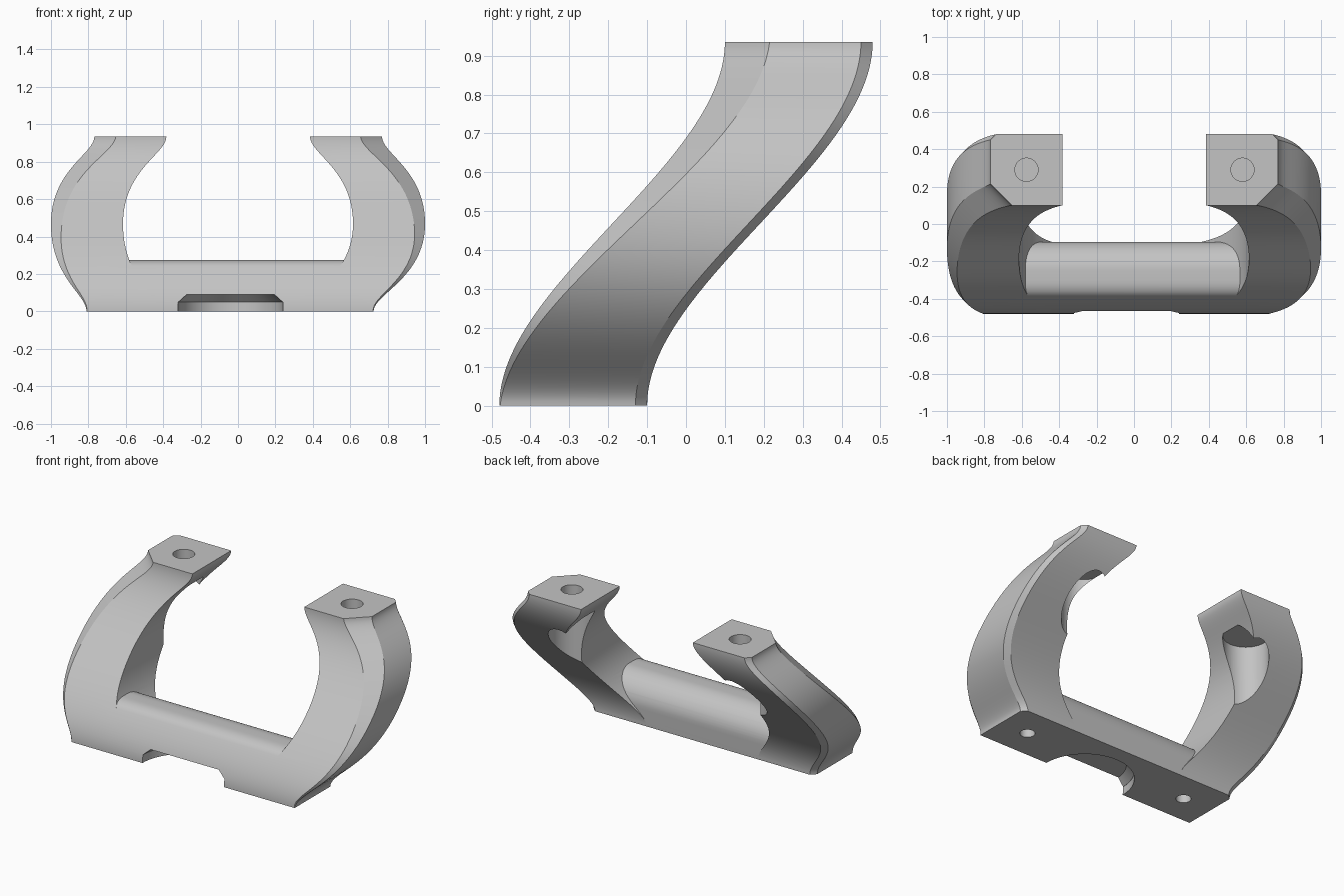
import bpy, bmesh, math
from mathutils import Matrix

cube = bpy.data.objects.get("Cube")
if cube:
    bpy.data.objects.remove(cube, do_unlink=True)

grey = bpy.data.materials.new("plain grey")
grey.use_nodes = True
COLOUR = (0.55, 0.55, 0.55, 1)
grey.diffuse_color = COLOUR
grey.node_tree.nodes["Principled BSDF"].inputs["Base Color"].default_value = COLOUR

HEIGHT, HALF_STEPS, WIDTH = 0.935, 24, 0.385


def ease(t):
    return t * t * (3 - 2 * t)


def front_y(z):
    return -0.48 + 0.58 * ease(z / HEIGHT)


def rise(s):
    """Height along half an arm: tight curve at the end, broad at the bow."""
    r = 1 - s
    return HEIGHT / 2 * (3 * s * r * r * 0.2 + 3 * s * s * r * 0.38 + s ** 3)


def loft(name, rings):
    """Skin a list of equal-length closed rings and cap both ends."""
    bm = bmesh.new()
    loops = [[bm.verts.new(p) for p in ring] for ring in rings]
    for a, b in zip(loops, loops[1:]):
        for i in range(len(a)):
            j = (i + 1) % len(a)
            bm.faces.new((a[i], a[j], b[j], b[i]))
    bm.faces.new(loops[0])
    bm.faces.new(loops[-1])
    return finish(name, bm)


def finish(name, bm):
    bmesh.ops.recalc_face_normals(bm, faces=bm.faces)
    mesh = bpy.data.meshes.new(name)
    bm.to_mesh(mesh)
    bm.free()
    mesh.materials.append(grey)
    obj = bpy.data.objects.new(name, mesh)
    bpy.context.collection.objects.link(obj)
    return obj


def cylinder(name, x, y, z0, z1, r0, r1=None):
    bm = bmesh.new()
    bmesh.ops.create_cone(bm, cap_ends=True, segments=64, radius1=r0,
                          radius2=r0 if r1 is None else r1, depth=z1 - z0,
                          matrix=Matrix.Translation((x, y, (z0 + z1) / 2)))
    return finish(name, bm)


def boolean(target, tool, operation):
    mod = target.modifiers.new(operation.title(), "BOOLEAN")
    mod.operation, mod.solver, mod.object = operation, "EXACT", tool
    bpy.context.view_layer.objects.active = target
    bpy.ops.object.modifier_apply(modifier=mod.name)
    bpy.data.objects.remove(tool, do_unlink=True)


def make_arm(name, side, bottom, middle, top):
    """Swept arm: bows outward, leans back, with chamfered outer corners."""
    stations = []
    for i in range(HALF_STEPS + 1):
        s = i / HALF_STEPS
        stations.append((rise(s), bottom + (middle - bottom) * ease(s)))
    for i in range(HALF_STEPS - 1, -1, -1):
        s = i / HALF_STEPS
        stations.append((HEIGHT - rise(s), top + (middle - top) * ease(s)))
    rings = []
    for z, out in stations:
        y0 = front_y(z)
        y1 = y0 + 0.38
        c, b = 0.002 + 0.113 * z / HEIGHT, 0.03
        ring = [(out - WIDTH, y0), (out - c, y0), (out, y0 + c),
                (out, y1 - b), (out - b, y1), (out - WIDTH, y1)]
        rings.append([(side * x, y, z) for x, y in ring])
    return loft(name, rings)


# Arms
body = make_arm("clamp_body", 1, 0.725, 1.0, 0.77)
right_arm = make_arm("right_arm", -1, 0.81, 1.0, 0.768)

# Bridge bar: leaning front, rounded top, upright back
TOP = 0.275
profile = [(front_y(rise(i / HALF_STEPS)), rise(i / HALF_STEPS)) for i in range(17)]
(qy, qz), (py, pz) = profile[-2:]
corner_y = py + (TOP - pz) * (py - qy) / (pz - qz)
for i in range(1, 7):
    t = i / 6
    r = 1 - t
    profile.append((r * r * py + 2 * r * t * corner_y - t * t * 0.3,
                    r * r * pz + (1 - r * r) * TOP))
for i in range(17):
    a = i / 16 * math.pi / 2
    profile.append((-0.25 + 0.155 * math.sin(a), 0.12 + 0.155 * math.cos(a)))
profile.append((-0.1, 0))
bridge = loft("bridge", [[(x, y, z) for y, z in profile] for x in (-0.7, 0.62)])

boolean(body, right_arm, "UNION")
boolean(body, bridge, "UNION")

# Round pocket under the front edge with a bevelled roof
boolean(body, cylinder("pocket", -0.04, -0.48, -0.1, 0.05, 0.28), "DIFFERENCE")
boolean(body, cylinder("pocket_roof", -0.04, -0.48, 0.049, 0.09, 0.28, 0.235), "DIFFERENCE")

# Blind holes in the tips, with wide clearance sockets behind, and holes in the base
for x, socket_x in ((-0.575, -0.59), (0.58, 0.595)):
    boolean(body, cylinder("socket", socket_x, 0.275, 0.1, 0.8, 0.13), "DIFFERENCE")
    boolean(body, cylinder("tip_hole", x, 0.29, 0.835, 1.0, 0.062), "DIFFERENCE")
for x in (-0.61, 0.535):
    boolean(body, cylinder("base_hole", x, -0.295, -0.1, 0.2, 0.043), "DIFFERENCE")

bpy.ops.object.select_all(action="DESELECT")
body.select_set(True)
bpy.context.view_layer.objects.active = body
bpy.ops.object.shade_smooth_by_angle(angle=math.radians(25))
